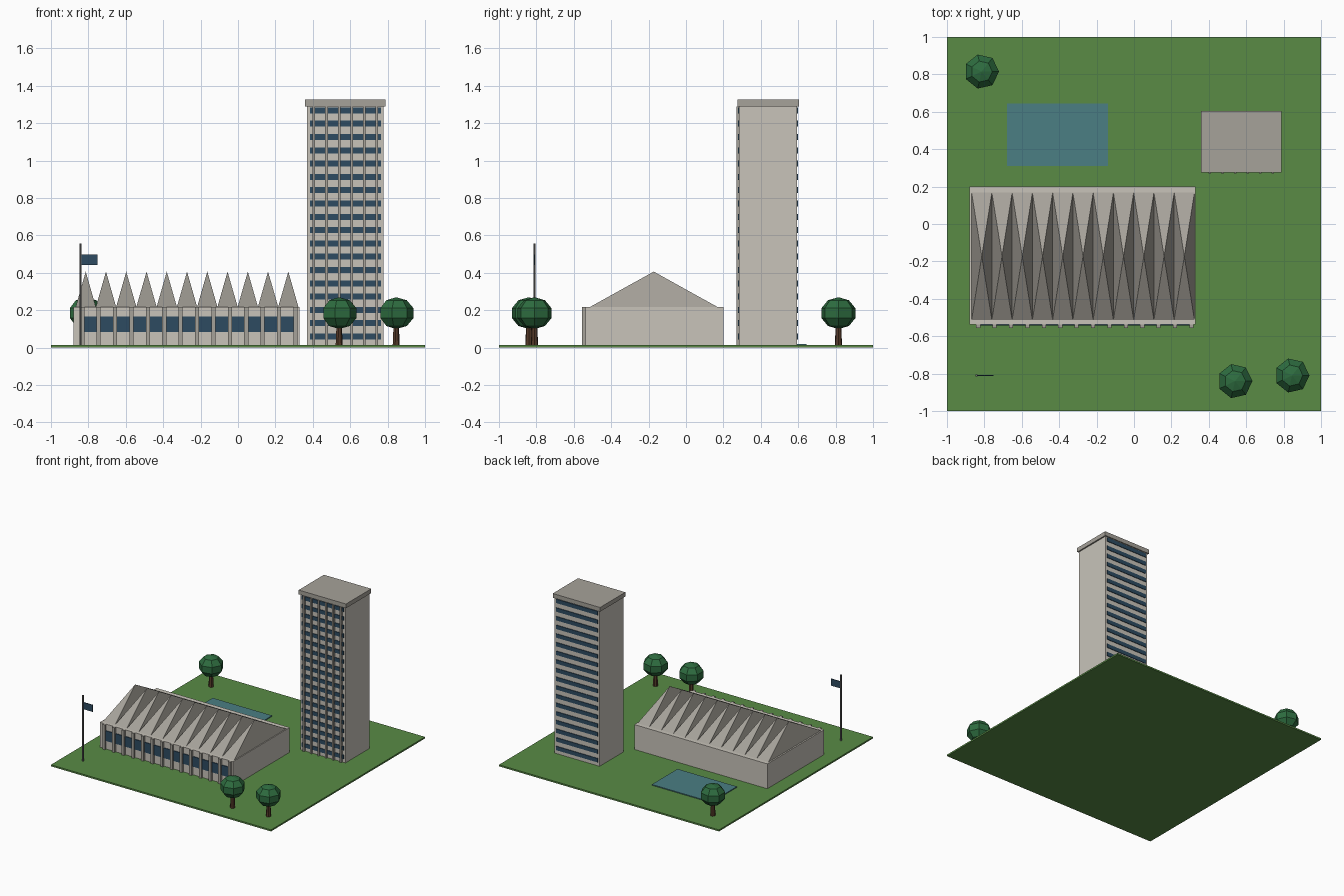
import bpy, bmesh, math

if "Cube" in bpy.data.objects:
    bpy.data.objects.remove(bpy.data.objects["Cube"])


def material(name, r, g, b):
    m = bpy.data.materials.new(name)
    m.diffuse_color = (r, g, b, 1)
    m.use_nodes = True
    m.node_tree.nodes["Principled BSDF"].inputs["Base Color"].default_value = m.diffuse_color
    return m


CONCRETE = material("pale concrete", .58, .55, .49)
STONE = material("grey stone", .38, .36, .32)
GLASS = material("dark blue glass", .026, .07, .12)
GRASS = material("grass green", .10, .26, .06)
WATER = material("pool teal", .07, .21, .23)
LEAF = material("leaf green", .027, .15, .05)
BARK = material("bark brown", .09, .042, .022)
METAL = material("pole grey", .16, .16, .16)


def finish(name, bm, mat):
    bmesh.ops.recalc_face_normals(bm, faces=bm.faces)
    me = bpy.data.meshes.new(name)
    bm.to_mesh(me)
    bm.free()
    me.materials.append(mat)
    ob = bpy.data.objects.new(name, me)
    bpy.context.collection.objects.link(ob)
    return ob


def add_box(bm, x0, x1, y0, y1, z0, z1):
    vs = bmesh.ops.create_cube(bm, size=1)["verts"]
    for v in vs:
        v.co = ((x0 + x1) / 2 + v.co.x * (x1 - x0),
                (y0 + y1) / 2 + v.co.y * (y1 - y0),
                (z0 + z1) / 2 + v.co.z * (z1 - z0))


def boxes(name, mat, *specs):
    bm = bmesh.new()
    for s in specs:
        add_box(bm, *s)
    return finish(name, bm, mat)


def lathe(name, mat, x, y, profile, sides):
    """Rings of (radius, z); the ends close on the axis or with a cap."""
    bm = bmesh.new()
    rings = []
    for r, z in profile:
        n = sides if r > 0 else 1
        rings.append([bm.verts.new((x + r * math.cos(2 * math.pi * i / sides),
                                    y + r * math.sin(2 * math.pi * i / sides), z))
                      for i in range(n)])
    for a, b in zip(rings, rings[1:]):
        for i in range(sides):
            j = (i + 1) % sides
            if len(a) == 1:
                bm.faces.new((a[0], b[j], b[i]))
            elif len(b) == 1:
                bm.faces.new((a[i], a[j], b[0]))
            else:
                bm.faces.new((a[i], a[j], b[j], b[i]))
    for ring in (rings[0], rings[-1]):
        if len(ring) > 1:
            bm.faces.new(ring)
    return finish(name, bm, mat)


G = .013  # lawn level

# lawn and pool
boxes("lawn", GRASS, (-1, 1, -1, 1, 0, G))
boxes("pool", WATER, (-.68, -.14, .31, .643, G - .005, .02))

# low hall with window band and front fins
boxes("hall_body", CONCRETE, (-.88, .33, -.537, .20, G - .003, .217))
boxes("hall_window_band", GLASS, (-.845, .305, -.543, -.535, .082, .165))
boxes("hall_fins", STONE, *[(x - .011, x + .011, -.555, -.535, G - .003, .217)
                            for x in (-.833 + .0877 * i for i in range(14))])

# folded roof: a row of steep pyramids
bm = bmesh.new()
pitch, ya, yb, zb = .1083, -.513, .168, .217
for i in range(11):
    xc = -.814 + pitch * i
    base = [bm.verts.new((xc + sx * pitch / 2, y, zb))
            for sx, y in ((-1, ya), (1, ya), (1, yb), (-1, yb))]
    apex = bm.verts.new((xc, (ya + yb) / 2, .406))
    bm.faces.new(base)
    for k in range(4):
        bm.faces.new((base[k], base[(k + 1) % 4], apex))
finish("hall_roof_folds", bm, STONE)

# tower with window strips front and back, front fins and roof slab
boxes("tower_body", CONCRETE, (.37, .778, .284, .593, G - .003, 1.29))
rows = [.059 + .0711 * i for i in range(18)]
boxes("tower_front_windows", GLASS, *[(.384, .764, .279, .286, z - .016, z + .016) for z in rows])
boxes("tower_back_windows", GLASS, *[(.384, .764, .591, .598, z - .016, z + .016) for z in rows])
boxes("tower_fins", STONE, *[(x - .007, x + .007, .269, .286, G - .003, 1.29)
                             for x in (.406 + .0672 * i for i in range(6))])
boxes("tower_roof_slab", STONE, (.359, .789, .275, .603, 1.29, 1.325))

# trees: faceted crowns on tapered trunks
for n, (x, y) in enumerate(((.54, -.84), (.845, -.81), (-.815, .815)), 1):
    lathe(f"tree_trunk_{n}", BARK, x, y, [(.02, G - .003), (.014, .14)], 7)
    crown = [(.098 * math.sin(math.pi * k / 5) if 0 < k < 5 else 0,
              .184 - .085 * math.cos(math.pi * k / 5)) for k in range(6)]
    lathe(f"tree_crown_{n}", LEAF, x, y, crown, 7)

# flagpole and flag
lathe("flagpole", METAL, -.842, -.81, [(.006, G - .003), (.006, .555)], 8)
boxes("flag", GLASS, (-.838, -.752, -.813, -.807, .442, .498))
